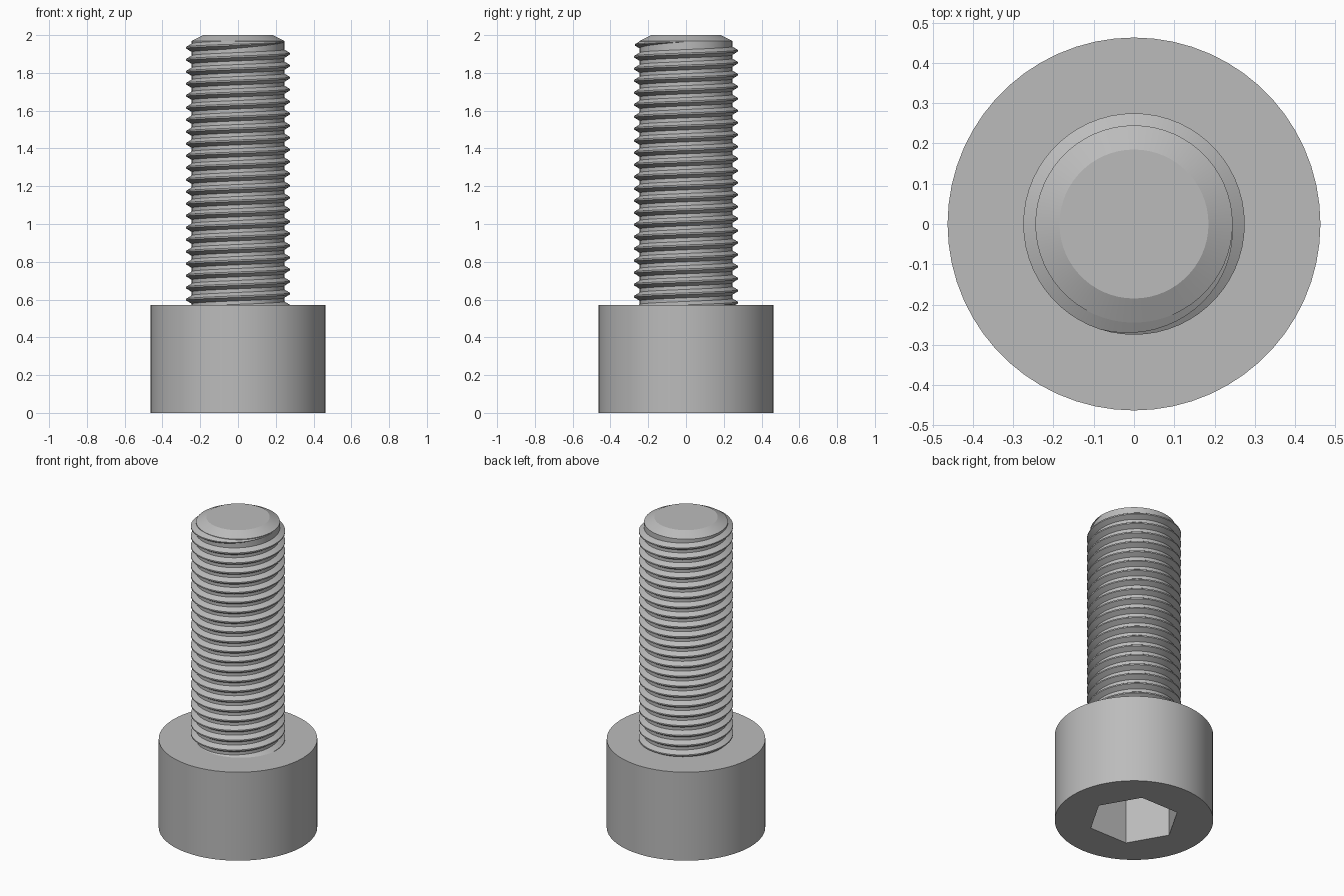
import bpy
import bmesh
from math import cos, sin, pi, radians

SIDES = 60
HEAD_R, HEAD_H = 0.463, 0.57
ROOT_R, CREST_R = 0.245, 0.275
PITCH, TURNS, THREAD_TOP = 0.0635, 23, 1.965

old = bpy.data.objects.get("Cube")
if old:
    bpy.data.objects.remove(old, do_unlink=True)

steel = bpy.data.materials.new("grey steel")
steel.use_nodes = True
grey = (0.5, 0.5, 0.5, 1)
steel.diffuse_color = grey
steel.node_tree.nodes["Principled BSDF"].inputs["Base Color"].default_value = grey


def finish(name, bm):
    """Turn a bmesh into a smooth shaded object with sharp edges kept."""
    bmesh.ops.recalc_face_normals(bm, faces=bm.faces)
    mesh = bpy.data.meshes.new(name)
    bm.to_mesh(mesh)
    bm.free()
    mesh.materials.append(steel)
    obj = bpy.data.objects.new(name, mesh)
    bpy.context.collection.objects.link(obj)
    bpy.ops.object.select_all(action="DESELECT")
    obj.select_set(True)
    bpy.context.view_layer.objects.active = obj
    bpy.ops.object.shade_smooth_by_angle(angle=radians(25))
    return obj


def skin(bm, rings, closed):
    """Join neighbouring rings of vertices with quads."""
    for a, b in zip(rings, rings[1:]):
        n = len(a)
        for i in range(n if closed else n - 1):
            j = (i + 1) % n
            bm.faces.new((a[i], a[j], b[j], b[i]))


def lathe(name, profile):
    """Loft rings of (radius function or number, height), capped at both ends."""
    bm = bmesh.new()
    rings = []
    for radius, z in profile:
        ring = []
        for i in range(SIDES):
            a = 2 * pi * i / SIDES
            r = radius(a) if callable(radius) else radius
            ring.append(bm.verts.new((r * cos(a), r * sin(a), z)))
        rings.append(ring)
    skin(bm, rings, True)
    bm.faces.new(rings[0])
    bm.faces.new(rings[-1])
    return finish(name, bm)


def hexagon(a):
    return 0.232 / cos(a % (pi / 3) - pi / 6)


# Cylindrical head with a hexagonal socket in its underside
lathe("socket_head", [(hexagon, 0.35), (hexagon, 0), (HEAD_R, 0), (HEAD_R, HEAD_H)])

# Shank core with a chamfered tip
lathe("shank_core", [(ROOT_R, HEAD_H - 0.01), (ROOT_R, 1.97), (0.185, 2.0)])

# Helical thread ridge that fades out near the tip
bm = bmesh.new()
sections = []
total = TURNS * SIDES
for i in range(total + 1):
    a = 2 * pi * i / SIDES
    z = THREAD_TOP - PITCH * (total - i) / SIDES
    fade = min(1, (total - i) / (SIDES * 0.3))
    crest = ROOT_R + (CREST_R - ROOT_R) * fade
    outline = [(ROOT_R - 0.003, -0.024), (crest, -0.004),
               (crest, 0.004), (ROOT_R - 0.003, 0.024)]
    section = []
    for r, dz in outline:
        height = max(z + dz * max(fade, 0.1), HEAD_H - 0.01)
        section.append(bm.verts.new((r * cos(a), r * sin(a), height)))
    sections.append(section)
skin(bm, sections, False)
bmesh.ops.dissolve_degenerate(bm, dist=0.0001, edges=bm.edges)
bm.faces.ensure_lookup_table()
finish("thread", bm)
